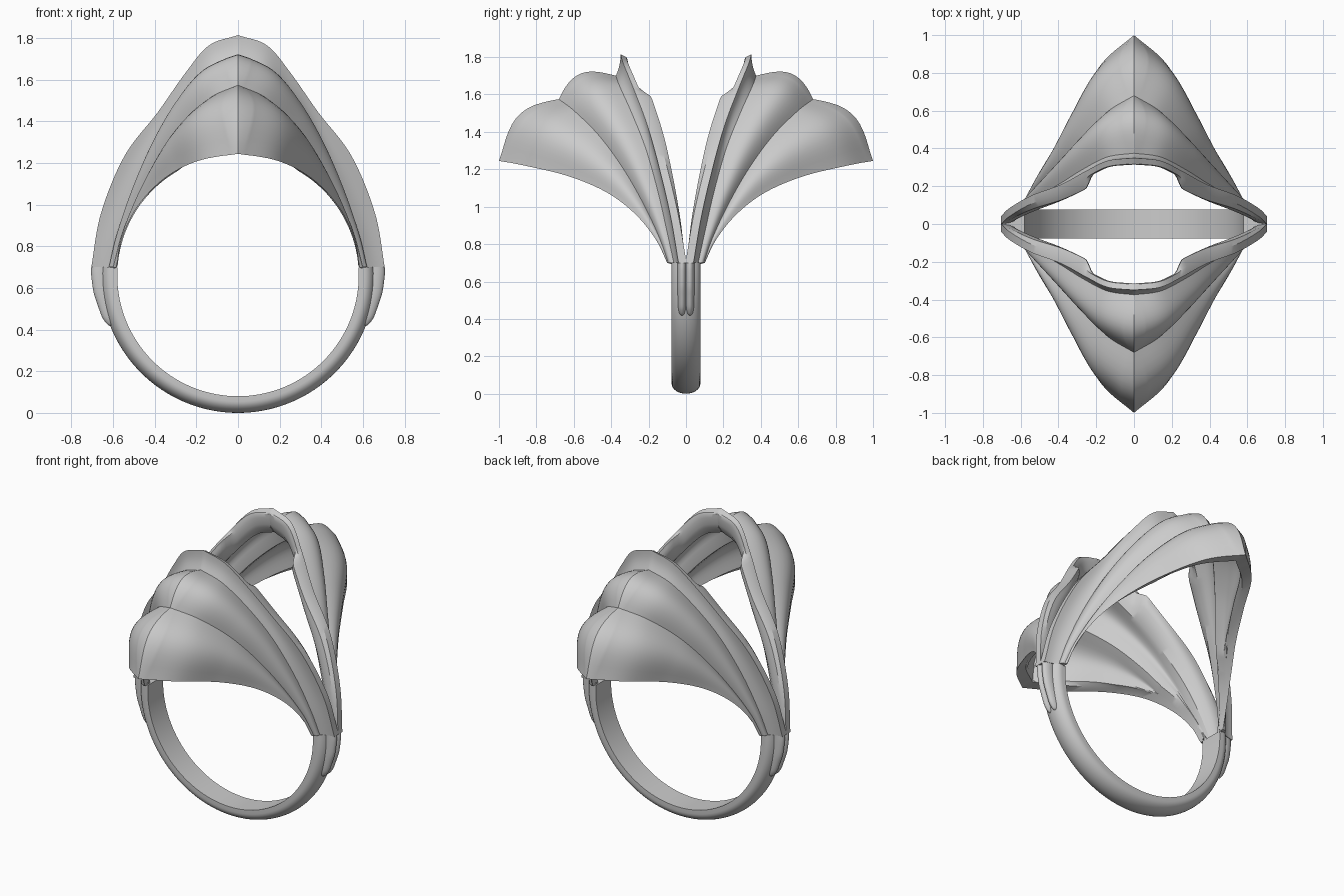
import bpy, bmesh, math
from mathutils import Vector

if "Cube" in bpy.data.objects:
    bpy.data.objects.remove(bpy.data.objects["Cube"])

HOLE_R, HOLE_Z = 0.58, 0.66

# Rails of one petal, from its centre line (x=0) to the ring shoulder
LOWER = [(0, 1.0, 1.245), (.17, .85, 1.217), (.3, .625, 1.162), (.41, .425, 1.077),
         (.5, .275, .964), (.56, .165, .83), (.584, .1, .70)]
CREASE1 = [(0, .68, 1.575), (.14, .595, 1.51), (.27, .465, 1.38), (.38, .34, 1.21),
           (.48, .23, 1.02), (.56, .145, .84), (.6, .095, .70)]
CREASE2 = [(0, .375, 1.70), (.14, .355, 1.645), (.27, .29, 1.5), (.39, .215, 1.31),
           (.5, .15, 1.08), (.58, .10, .86), (.62, .065, .70)]
RIM = [(0, .35, 1.815), (.14, .335, 1.765), (.255, .28, 1.63), (.385, .21, 1.445),
       (.545, .15, 1.235), (.658, .085, .96), (.705, .04, .70)]


def rail(pts, t):
    """Catmull-Rom point on a rail, t in 0..1."""
    pts = [Vector(p) for p in pts]
    n = len(pts) - 1
    i = min(int(t * n), n - 1)
    u = t * n - i
    p1, p2 = pts[i], pts[i + 1]
    p0 = pts[i - 1] if i else p1 * 2 - p2
    p3 = pts[i + 2] if i + 2 <= n else p2 * 2 - p1
    return 0.5 * (2 * p1 + (p2 - p0) * u + (2 * p0 - 5 * p1 + 4 * p2 - p3) * u * u
                  + (3 * p1 - p0 - 3 * p2 + p3) * u ** 3)


def smoothstep(a, b, x):
    x = max(0, min(1, (x - a) / (b - a)))
    return x * x * (3 - 2 * x)


def normal(along, pts, t):
    """Outward direction, square to the section and to the rail."""
    tan = rail(pts, min(1, t + .01)) - rail(pts, max(0, t - .01))
    n = along.cross(tan)
    if t < 1e-6:
        n.x = 0
    return n.normalized()


def out_of_hole(p):
    r = math.hypot(p.x, p.z - HOLE_Z)
    if r < HOLE_R:
        p.x *= HOLE_R / r
        p.z = HOLE_Z + (p.z - HOLE_Z) * HOLE_R / r
    return p


def section(t):
    """Closed cross-section of the petal: lobed skin, rim, then inner skin."""
    outer, rails = [], []
    for ra, rb, k, skew, n in ((LOWER, CREASE1, .205, 1.12, 12),
                               (CREASE1, CREASE2, .25, .95, 12),
                               (CREASE2, RIM, -.06, 1, 6)):
        a, b = rail(ra, t), rail(rb, t)
        nrm = normal(b - a, ra, t)
        for i in range(n):
            s = i / n
            h = k * (b - a).length * math.sin(math.pi * s ** skew)
            outer.append(a.lerp(b, s) + nrm * h)
            rails.append(ra)
    outer.append(rail(RIM, t))
    rails.append(RIM)
    m = len(outer) - 1
    flange = smoothstep(.30, .36, t) * (1 - .8 * t)
    rim_in = outer[-1] + Vector((0, -.03 - .015 * flange - .01 * t, -.015 * (1 - t)))
    inner = []
    for i in range(m - 1, -1, -1):
        s = i / m
        d = outer[min(m, i + 1)] - outer[max(0, i - 1)]
        thick = (.07 * (1 - s) + .035 * s) * (1 - .35 * t)
        q = outer[i] - normal(d, rails[i], t) * thick
        if i == 0:
            q = outer[0] + Vector((0, -.09 * (1 - .4 * t), 0))
        # thickened flange behind the rim, towards the shoulders
        q.y -= .08 * flange * smoothstep(.76, .9, s)
        q.y = max(q.y, .0)
        inner.append(out_of_hole(q))
    pts = [out_of_hole(p) for p in outer] + [rim_in] + inner
    if t < 1e-6:
        for p in pts:
            p.x = 0
    return pts


def loft(name, rows, angle=30):
    """Skin a list of closed sections and cap both ends."""
    bm = bmesh.new()
    vs = [[bm.verts.new(p) for p in r] for r in rows]
    for a, b in zip(vs, vs[1:]):
        for i in range(len(a)):
            j = (i + 1) % len(a)
            bm.faces.new((a[i], a[j], b[j], b[i]))
    bm.faces.new(vs[0])
    bm.faces.new(vs[-1])
    bmesh.ops.recalc_face_normals(bm, faces=bm.faces)
    me = bpy.data.meshes.new(name)
    bm.to_mesh(me)
    bm.free()
    ob = bpy.data.objects.new(name, me)
    bpy.context.collection.objects.link(ob)
    bpy.context.view_layer.objects.active = ob
    ob.select_set(True)
    bpy.ops.object.shade_smooth_by_angle(angle=math.radians(angle))
    ob.select_set(False)
    return ob


# Two lobed petals, facing front and back
N = 60
half = [section(i / N) for i in range(N + 1)]
left = [[Vector((-p.x, p.y, p.z)) for p in r] for r in half[:0:-1]]
for name, sy in (("petal_back", 1), ("petal_front", -1)):
    loft(name, [[Vector((p.x, p.y * sy, p.z)) for p in r] for r in left + half])

# Lower finger band: flat inside, rounded outside
prof = [(.58, -.077)]
for i in range(17):
    a = -math.pi / 2 + math.pi * i / 16
    prof.append((.605 + .055 * math.cos(a), .077 * math.sin(a)))
prof.append((.58, .077))
rows = []
for i in range(73):
    a = math.radians(176.3 + 187.4 * i / 72)
    rows.append([Vector((r * math.cos(a), y, HOLE_Z + r * math.sin(a))) for r, y in prof])
loft("finger_band", rows, 40)

# Pairs of rounded prongs running down the shoulders
PRONG = [(.705, .70, 1), (.705, .66, 1), (.694, .58, 1), (.675, .52, .97),
         (.655, .465, .9), (.64, .44, .75), (.627, .425, .5), (.615, .418, .1)]
for sx in (-1, 1):
    for sy in (-1, 1):
        rows = []
        for i in range(29):
            x, z, k = rail(PRONG, i / 28)
            w = .045 * k
            rows.append([Vector((sx * (x - w + w * math.cos(a)),
                                 sy * (.021 + .024 * k * math.sin(a)), z))
                         for a in (2 * math.pi * j / 20 for j in range(20))])
        loft("prong_%s_%s" % ("right" if sx > 0 else "left", "back" if sy > 0 else "front"),
             rows, 50)
